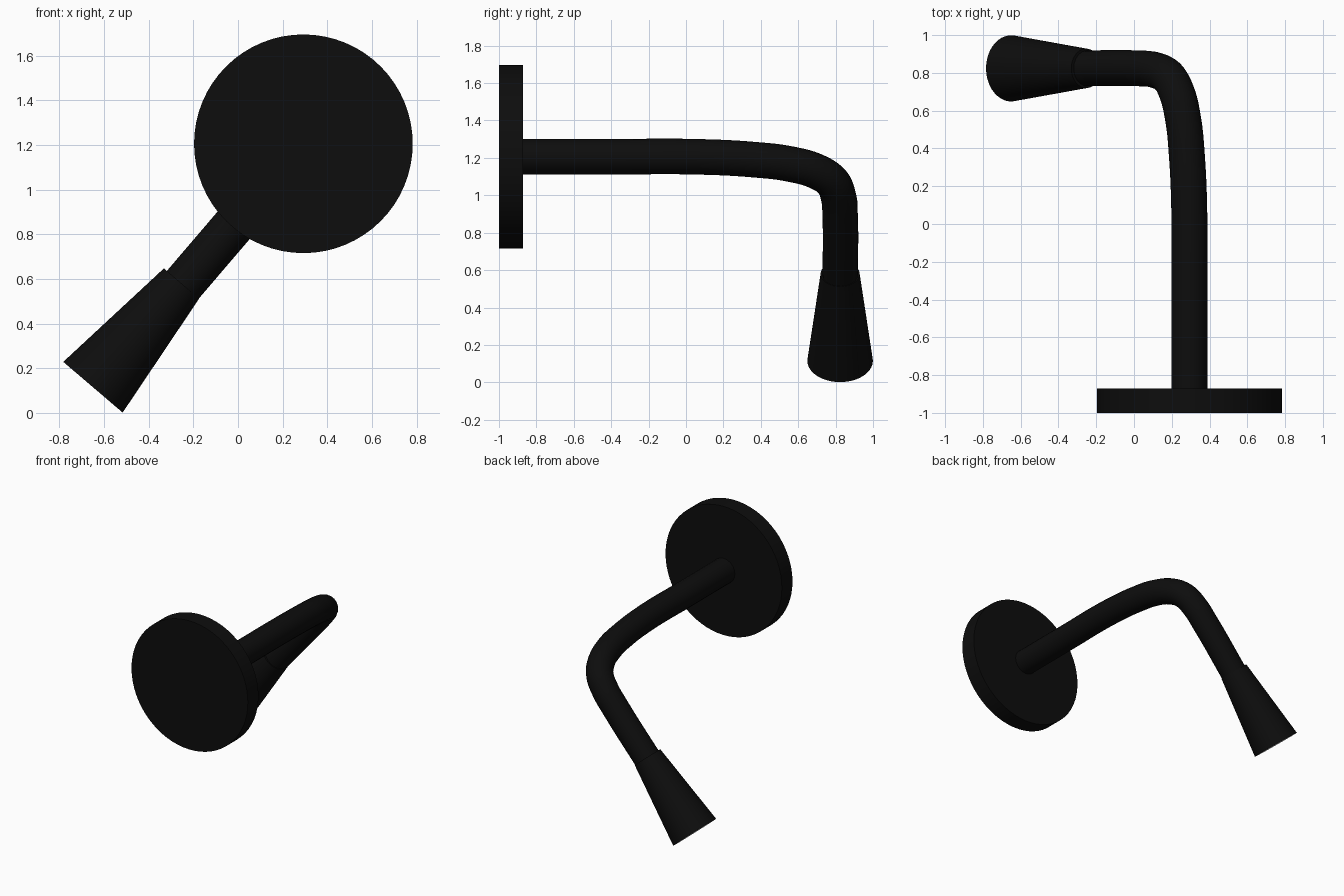
import bpy, math
from mathutils import Vector

if "Cube" in bpy.data.objects:
    bpy.data.objects.remove(bpy.data.objects["Cube"])


def material(name, rgb):
    m = bpy.data.materials.new(name)
    m.diffuse_color = (*rgb, 1)
    m.use_nodes = True
    m.node_tree.nodes["Principled BSDF"].inputs["Base Color"].default_value = m.diffuse_color
    return m


black = material("matte black", (0.004, 0.004, 0.004))
white = material("lens white", (0.8, 0.8, 0.8))


def cone(name, a, b, ra, rb, mat):
    """Closed round solid running from point a (radius ra) to point b (radius rb)."""
    a, b = Vector(a), Vector(b)
    bpy.ops.mesh.primitive_cone_add(vertices=64, radius1=ra, radius2=rb,
                                    depth=(b - a).length, location=(a + b) / 2)
    o = bpy.context.object
    o.name = name
    o.rotation_euler = (b - a).to_track_quat('Z', 'Y').to_euler()
    o.data.materials.append(mat)
    bpy.ops.object.shade_smooth_by_angle(angle=math.radians(35))
    return o


# Wall plate
CX, CZ = 0.293, 1.206
cone("wall_plate", (CX, -1, CZ), (CX, -0.872, CZ), 0.49, 0.49, black)

# Bent arm: (drop along the lamp direction, y)
down = Vector((-0.65, 0, -0.76)).normalized()
path = [(0, -0.88), (0, -0.4), (0, 0.05), (0.02, 0.36), (0.052, 0.56), (0.105, 0.7),
        (0.175, 0.78), (0.28, 0.815), (0.42, 0.824), (0.86, 0.824)]
curve = bpy.data.curves.new("arm", 'CURVE')
curve.dimensions = '3D'
curve.bevel_depth = 0.095
curve.bevel_resolution = 8
curve.resolution_u = 10
curve.use_fill_caps = True
spline = curve.splines.new('BEZIER')
spline.bezier_points.add(len(path) - 1)
for p, (s, y) in zip(spline.bezier_points, path):
    p.co = Vector((CX, y, CZ)) + down * s
    p.handle_left_type = p.handle_right_type = 'AUTO'
arm = bpy.data.objects.new("arm", curve)
bpy.context.collection.objects.link(arm)
curve.materials.append(black)
bpy.ops.object.select_all(action='DESELECT')
arm.select_set(True)
bpy.context.view_layer.objects.active = arm
bpy.ops.object.convert(target='MESH')
bpy.ops.object.shade_smooth_by_angle(angle=math.radians(35))

# Flared lamp head, with a pale lens across its open end
head = cone("lamp_head", (-0.65, 0.824, 0.115), (-0.253, 0.824, 0.58), 0.175, 0.104, black)
head.data.materials.append(white)
for f in head.data.polygons:
    if f.normal.z < -0.9:
        f.material_index = 1
